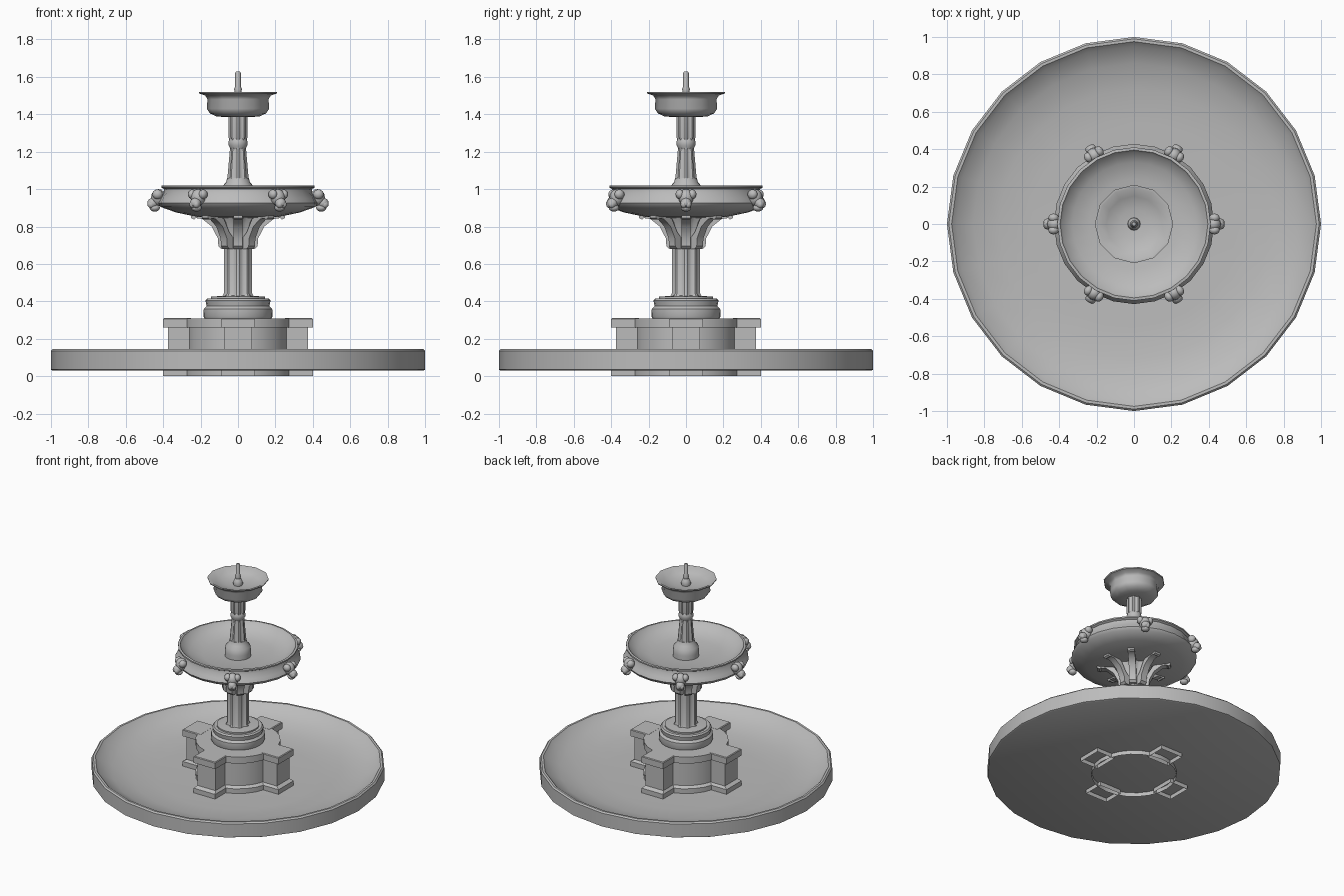
import bpy, bmesh
from math import sin, cos, pi, radians
from mathutils import Matrix, Vector

cube = bpy.data.objects.get("Cube")
if cube:
    bpy.data.objects.remove(cube, do_unlink=True)

stone = bpy.data.materials.new("grey_stone")
stone.use_nodes = True
GREY = (0.5, 0.5, 0.5, 1)
stone.diffuse_color = GREY
stone.node_tree.nodes["Principled BSDF"].inputs["Base Color"].default_value = GREY


def finish(name, bm, angle=40, turn=0):
    """Turn a bmesh into a shaded stone object."""
    bmesh.ops.recalc_face_normals(bm, faces=bm.faces[:])
    mesh = bpy.data.meshes.new(name)
    bm.to_mesh(mesh)
    bm.free()
    mesh.materials.append(stone)
    ob = bpy.data.objects.new(name, mesh)
    ob.rotation_euler.z = turn
    bpy.context.collection.objects.link(ob)
    bpy.ops.object.select_all(action='DESELECT')
    ob.select_set(True)
    bpy.context.view_layer.objects.active = ob
    bpy.ops.object.shade_smooth_by_angle(angle=radians(angle))
    return ob


def loft(name, rings, start=True, end=True, angle=40, turn=0):
    """Bridge equal closed rings of points, with optional end caps."""
    bm = bmesh.new()
    rows = [[bm.verts.new(p) for p in ring] for ring in rings]
    n = len(rows[0])
    for low, high in zip(rows, rows[1:]):
        for i in range(n):
            j = (i + 1) % n
            bm.faces.new((low[i], low[j], high[j], high[i]))
    if start:
        bm.faces.new(rows[0][::-1])
    if end:
        bm.faces.new(rows[-1])
    return finish(name, bm, angle, turn)


def lathe(name, profile, sides, flute=0, start=True, angle=40):
    """Spin (radius, z) points; flute sinks every second pair of edges."""
    rings = []
    for r, z in profile:
        ring = []
        for i in range(sides):
            a = 2 * pi * (i - (0.5 if flute else 0)) / sides
            rr = r * (1 - flute) if flute and i % 4 > 1 else r
            ring.append((rr * cos(a), rr * sin(a), z))
        rings.append(ring)
    return loft(name, rings, start=start, angle=angle)


# Wide ground basin
lathe("ground_basin", [
    (0.99, 0.03), (1.0, 0.035), (1.0, 0.135), (0.99, 0.145), (0.975, 0.145),
    (0.95, 0.12), (0.86, 0.075), (0.72, 0.045), (0.55, 0.035), (0.1, 0.035)], 24)

# Round plinth with four square piers, hollow underneath
lathe("round_plinth", [
    (0.29, 0), (0.29, 0.07), (0.27, 0.085), (0.27, 0.26),
    (0.29, 0.26), (0.29, 0.309), (0.1, 0.309)], 24, start=False)

PIER = [(0.09, 0.4, 0), (0.09, 0.4, 0.07), (0.075, 0.375, 0.085),
        (0.075, 0.375, 0.26), (0.09, 0.4, 0.26), (0.09, 0.4, 0.305),
        (0.085, 0.395, 0.31)]
for k, side in enumerate(("left", "back", "right", "front")):
    rings = [[(0.25, -w, z), (out, -w, z), (out, w, z), (0.25, w, z)]
             for w, out, z in PIER]
    loft(side + "_pier", rings, start=False, angle=30, turn=k * pi / 2)

# Moulded foot and fluted lower column
lathe("column_foot", [
    (0.178, 0.305), (0.185, 0.32), (0.183, 0.36), (0.168, 0.375),
    (0.174, 0.405), (0.165, 0.415), (0.145, 0.415), (0.145, 0.425),
    (0.07, 0.43)], 24)
lathe("lower_column", [
    (0.085, 0.425), (0.075, 0.445), (0.075, 0.69), (0.078, 0.76),
    (0.1, 0.82), (0.13, 0.86)], 32, flute=0.14, angle=30)

# Curved brackets holding up the middle bowl
BRACKET = [(0.06, 0.68), (0.09, 0.68), (0.105, 0.695), (0.107, 0.735),
           (0.14, 0.8), (0.19, 0.84), (0.225, 0.845), (0.235, 0.838),
           (0.25, 0.845), (0.25, 0.87), (0.19, 0.87), (0.13, 0.84),
           (0.09, 0.77), (0.06, 0.74)]
for k in range(8):
    rings = [[(r, w, z) for r, z in BRACKET] for w in (-0.024, 0.024)]
    loft(f"bracket_{k + 1}", rings, turn=k * pi / 4)

# Middle bowl
lathe("middle_bowl", [
    (0.1, 0.845), (0.22, 0.852), (0.33, 0.875), (0.415, 0.905),
    (0.428, 0.925), (0.415, 0.95), (0.397, 0.98), (0.395, 1.0),
    (0.41, 1.008), (0.41, 1.018), (0.395, 1.02), (0.385, 1.005),
    (0.33, 0.97), (0.24, 0.948), (0.05, 0.94)], 24)


# Six carved animal heads round the middle bowl
def blobs(name, parts, turn):
    bm = bmesh.new()
    for place, size in parts:
        m = Matrix.Translation(place) @ Matrix.Diagonal((*size, 1))
        bmesh.ops.create_uvsphere(bm, u_segments=12, v_segments=8,
                                  radius=1, matrix=m)
    return finish(name, bm, 60, turn)


HEAD = [(Vector((0.425, 0, 0.955)), (0.04, 0.04, 0.045)),
        (Vector((0.455, 0, 0.925)), (0.03, 0.03, 0.028)),
        (Vector((0.445, 0, 0.9)), (0.028, 0.028, 0.02))]
for s in (-1, 1):
    HEAD.append((Vector((0.43, s * 0.033, 0.972)), (0.028, 0.023, 0.026)))
    HEAD.append((Vector((0.464, s * 0.012, 0.918)), (0.02, 0.017, 0.02)))
for k in range(6):
    blobs(f"animal_head_{k + 1}", HEAD, k * pi / 3)

# Fluted upper column with a collar
lathe("upper_column_foot", [
    (0.09, 0.935), (0.09, 0.975), (0.084, 1.015), (0.065, 1.035),
    (0.057, 1.06)], 24)
lathe("upper_column_taper", [
    (0.06, 1.04), (0.056, 1.07), (0.042, 1.23)], 32, flute=0.12, angle=30)
lathe("upper_column_collar", [
    (0.04, 1.215), (0.05, 1.235), (0.05, 1.255), (0.044, 1.27)], 24)
lathe("upper_column_neck", [
    (0.047, 1.26), (0.051, 1.28), (0.051, 1.4)], 32, flute=0.14, angle=30)

# Top bowl and spout
lathe("top_bowl", [
    (0.05, 1.385), (0.115, 1.388), (0.15, 1.405), (0.167, 1.43),
    (0.163, 1.48), (0.175, 1.5), (0.208, 1.512), (0.21, 1.52),
    (0.195, 1.52), (0.15, 1.49), (0.08, 1.475), (0.02, 1.47)], 12)
lathe("spout", [
    (0.03, 1.465), (0.034, 1.485), (0.028, 1.505), (0.018, 1.52),
    (0.021, 1.535), (0.015, 1.55), (0.015, 1.62), (0.01, 1.63)], 12)
